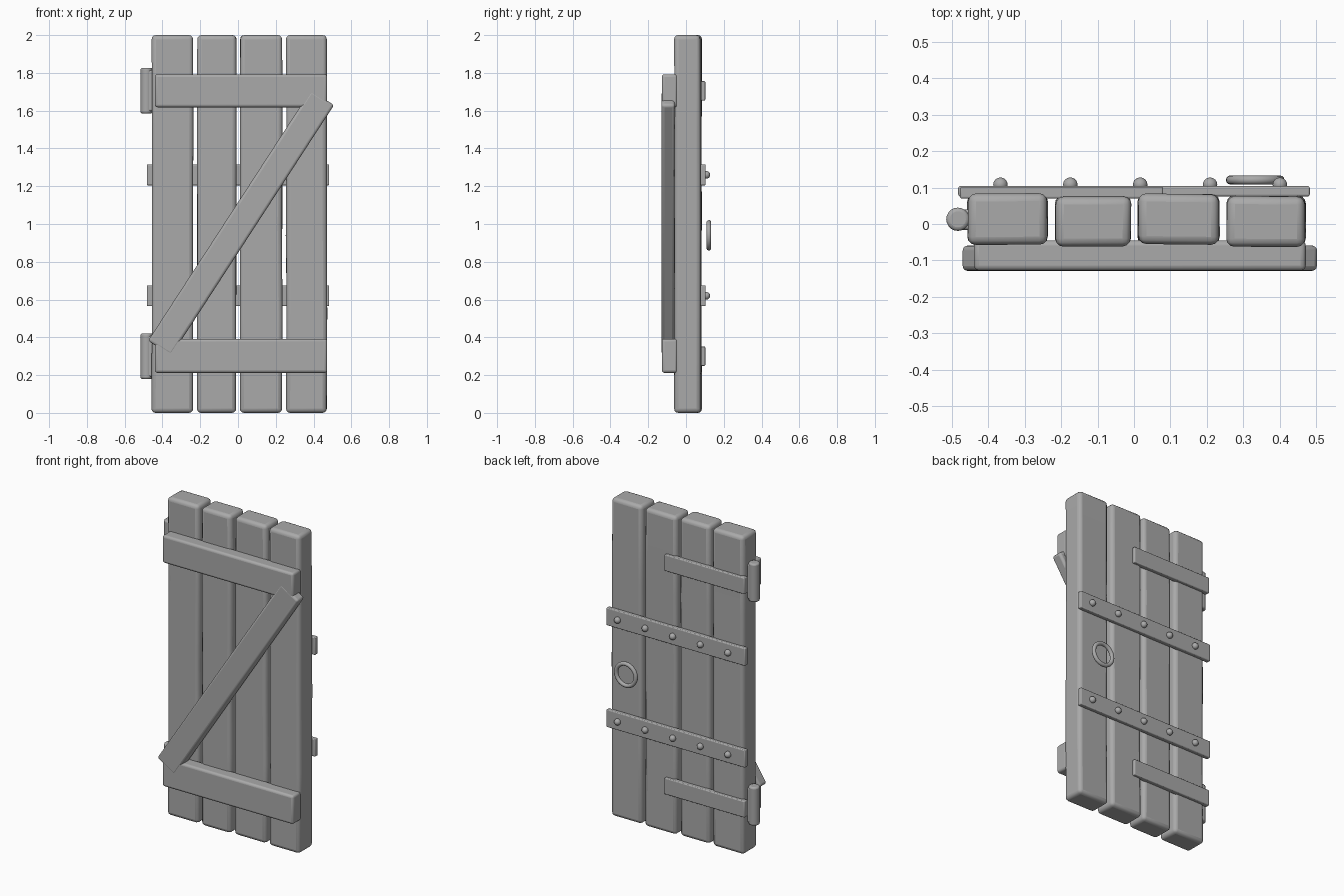
import bpy, bmesh, math, random
from mathutils import Matrix, Vector

if "Cube" in bpy.data.objects:
    bpy.data.objects.remove(bpy.data.objects["Cube"])

random.seed(4)
GREY = bpy.data.materials.new("plain grey")
GREY.diffuse_color = (0.4, 0.4, 0.4, 1)
GREY.use_nodes = True
GREY.node_tree.nodes["Principled BSDF"].inputs["Base Color"].default_value = GREY.diffuse_color


def finish(bm, name, bevel=0.0, segments=3):
    """Turn a bmesh into a smooth-shaded object with bevelled edges."""
    bmesh.ops.recalc_face_normals(bm, faces=bm.faces)
    me = bpy.data.meshes.new(name)
    bm.to_mesh(me)
    bm.free()
    ob = bpy.data.objects.new(name, me)
    bpy.context.collection.objects.link(ob)
    me.materials.append(GREY)
    if bevel:
        mod = ob.modifiers.new("rounded edges", 'BEVEL')
        mod.width = bevel
        mod.segments = segments
        mod.limit_method = 'ANGLE'
        mod.angle_limit = math.radians(40)
    for o in bpy.context.selected_objects:
        o.select_set(False)
    ob.select_set(True)
    bpy.context.view_layer.objects.active = ob
    bpy.ops.object.shade_smooth_by_angle(angle=math.radians(40))
    return ob


def box(name, x, y, z, bevel, cuts=0, jitter=0.0):
    """Box from ranges, optionally cut along z and made slightly uneven."""
    bm = bmesh.new()
    lo, hi = Vector((x[0], y[0], z[0])), Vector((x[1], y[1], z[1]))
    m = Matrix.Translation((lo + hi) / 2) @ Matrix.Diagonal((*(hi - lo), 1))
    bmesh.ops.create_cube(bm, size=1, matrix=m)
    for i in range(cuts):
        h = z[0] + (z[1] - z[0]) * (i + 1) / (cuts + 1)
        bmesh.ops.bisect_plane(bm, geom=bm.verts[:] + bm.edges[:] + bm.faces[:],
                               plane_co=(0, 0, h), plane_no=(0, 0, 1))
    for v in bm.verts:
        v.co.x += random.uniform(-jitter, jitter)
        v.co.y += random.uniform(-jitter, jitter)
    return finish(bm, name, bevel)


# Four upright planks, alternately set back a little
planks = [(-0.457, -0.238), (-0.216, -0.009), (0.011, 0.234), (0.255, 0.471)]
for i, x in enumerate(planks):
    back = 0.006 * (i % 2)
    box(f"plank_{i + 1}", x, (-0.056 - back, 0.083 - back), (0, 2), 0.022,
        cuts=3, jitter=0.002)

# Front cross bars
box("lower_cross_bar", (-0.44, 0.472), (-0.128, -0.045), (0.212, 0.392), 0.014)
box("upper_cross_bar", (-0.44, 0.472), (-0.128, -0.045), (1.618, 1.792), 0.014)

# Diagonal brace between the cross bars
a, b = Vector((-0.415, -0.094, 0.342)), Vector((0.447, -0.094, 1.669))
d = b - a
brace = box("diagonal_brace", (-d.length / 2, d.length / 2), (-0.035, 0.035),
            (-0.073, 0.073), 0.014)
brace.location = (a + b) / 2
brace.rotation_euler.y = -math.atan2(d.z, d.x)

# Back straps with a row of domed studs
for label, z in (("lower", 0.62), ("upper", 1.26)):
    box(label + "_back_strap", (-0.483, 0.483), (0.076, 0.104),
        (z - 0.055, z + 0.055), 0.005)
    for i in range(5):
        bm = bmesh.new()
        m = Matrix.Translation((-0.367 + 0.192 * i, 0.108, z))
        bmesh.ops.create_uvsphere(bm, u_segments=16, v_segments=10,
                                  radius=0.02, matrix=m)
        finish(bm, f"{label}_stud_{i + 1}")

# Hinges: strap on the back, barrel and leaf on the left edge
for label, zs, zb in (("lower", 0.30, 0.30), ("upper", 1.705, 1.706)):
    box(label + "_hinge_strap", (-0.478, 0.08), (0.07, 0.102),
        (zs - 0.051, zs + 0.051), 0.005)
    box(label + "_hinge_leaf", (-0.49, -0.44), (-0.016, 0.04),
        (zb - 0.108, zb + 0.108), 0.008)
    bm = bmesh.new()
    bmesh.ops.create_cone(bm, cap_ends=True, segments=20, radius1=0.032,
                          radius2=0.032, depth=0.242,
                          matrix=Matrix.Translation((-0.484, 0.013, zb)))
    finish(bm, label + "_hinge_barrel", 0.01)

# Ring handle on the back
bpy.ops.mesh.primitive_torus_add(
    major_radius=0.068, minor_radius=0.0125, major_segments=32,
    minor_segments=12, location=(0.333, 0.121, 0.94),
    rotation=(math.pi / 2, 0, 0))
ring = bpy.context.object
ring.name = "ring_handle"
ring.data.materials.append(GREY)
bpy.ops.object.shade_smooth_by_angle(angle=math.radians(40))
